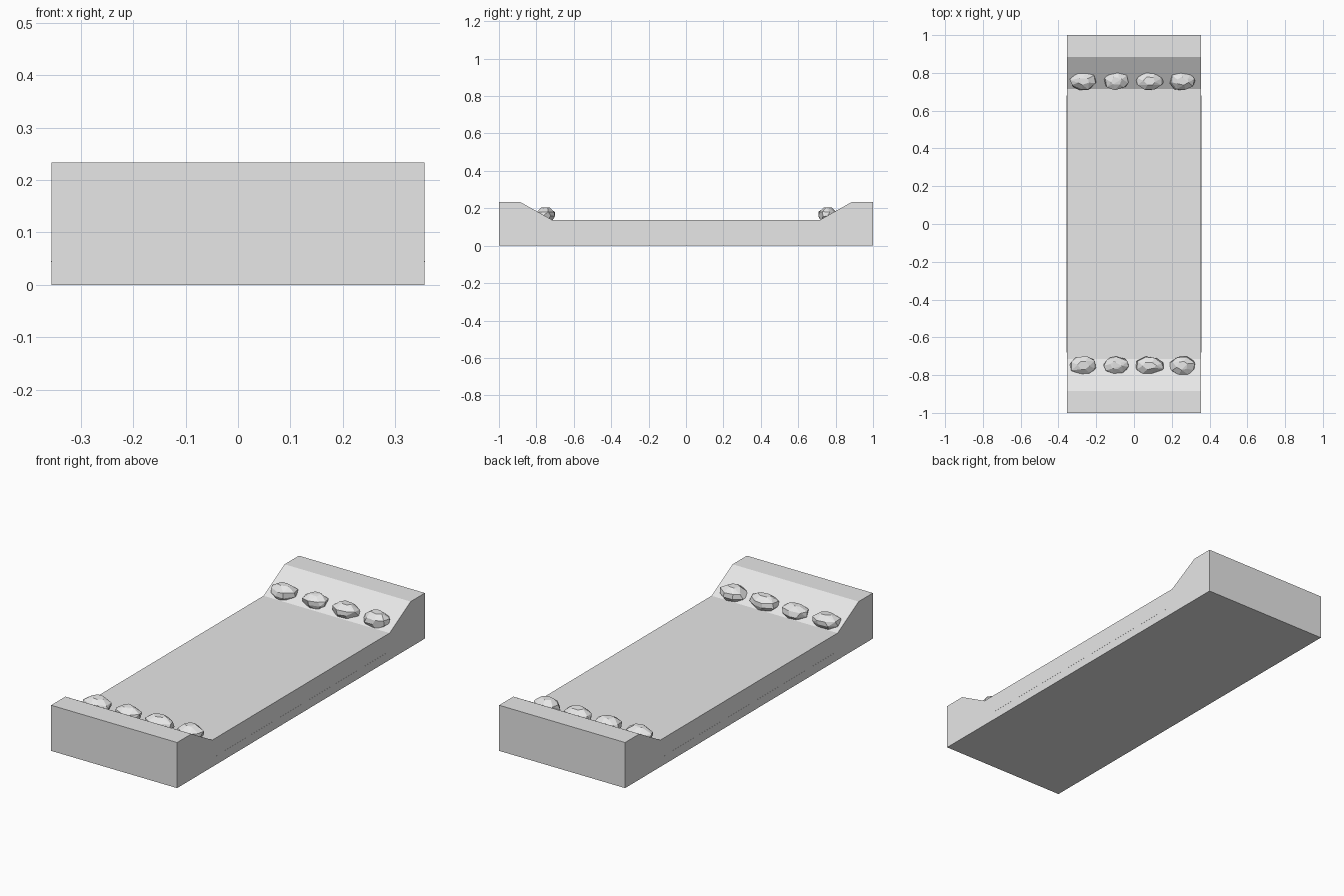
import bpy, bmesh, math, random
from mathutils import Vector

cube = bpy.data.objects.get("Cube")
if cube:
    bpy.data.objects.remove(cube, do_unlink=True)

grey = bpy.data.materials.new("stone_grey")
grey.use_nodes = True
grey.diffuse_color = (0.8, 0.8, 0.8, 1)
grey.node_tree.nodes["Principled BSDF"].inputs["Base Color"].default_value = (0.8, 0.8, 0.8, 1)

HALF = 0.356
FLOOR = 0.137


def add_object(name, bm):
    bmesh.ops.recalc_face_normals(bm, faces=bm.faces)
    mesh = bpy.data.meshes.new(name)
    bm.to_mesh(mesh)
    bm.free()
    mesh.materials.append(grey)
    obj = bpy.data.objects.new(name, mesh)
    bpy.context.collection.objects.link(obj)
    return obj


def extrude_profile(name, points, half):
    bm = bmesh.new()
    face = bm.faces.new([bm.verts.new((-half, y, z)) for y, z in points])
    out = bmesh.ops.extrude_face_region(bm, geom=[face])
    verts = [v for v in out["geom"] if isinstance(v, bmesh.types.BMVert)]
    bmesh.ops.translate(bm, verts=verts, vec=(2 * half, 0, 0))
    return add_object(name, bm)


def rock(name, centre, size, seed):
    # Faceted stone: jittered rings wrapped in a convex hull
    rng = random.Random(seed)
    bm = bmesh.new()
    turn = rng.uniform(0, math.pi)
    for height, radius, sides in ((-0.5, 0.7, 6), (-0.15, 1, 8), (0.18, 0.95, 8), (0.5, 0.45, 6)):
        for i in range(sides):
            a = turn + math.tau * (i + rng.uniform(-0.25, 0.25)) / sides
            r = 0.5 * radius * rng.uniform(0.9, 1.06)
            bm.verts.new((r * math.cos(a), r * math.sin(a), height + rng.uniform(-0.04, 0.04)))
    hull = bmesh.ops.convex_hull(bm, input=bm.verts)
    loose = {v for v in hull["geom_interior"] if isinstance(v, bmesh.types.BMVert)}
    bmesh.ops.delete(bm, geom=list(loose), context="VERTS")
    bmesh.ops.dissolve_limit(bm, angle_limit=math.radians(12), verts=bm.verts, edges=bm.edges)
    # Fit the stone exactly to its bounding size
    for axis in range(3):
        values = [v.co[axis] for v in bm.verts]
        low, span = min(values), max(values) - min(values)
        for v in bm.verts:
            v.co[axis] = centre[axis] + size[axis] * ((v.co[axis] - low) / span - 0.5)
    return add_object(name, bm)


# Channel body with raised, sloped ends
half_profile = [(1, 0), (1, 0.233), (0.885, 0.233), (0.715, FLOOR)]
profile = half_profile + [(-y, z) for y, z in reversed(half_profile)]
extrude_profile("channel_body", profile, HALF)

# Thin bed seam along both long sides
extrude_profile("bed_seam", [(-0.68, 0.043), (0.68, 0.043), (0.68, 0.045), (-0.68, 0.045)], HALF + 0.0005)

# Rows of stones at the foot of each slope
for row, y, sign in (("back", 0.757, 1), ("front", -0.75, -1)):
    for i, (x, width) in enumerate(((-0.27, 0.138), (-0.095, 0.132), (0.083, 0.146), (0.256, 0.134))):
        rock(f"{row}_stone_{i + 1}", Vector((x, y, 0.168)), (width, 0.098, 0.072), 20 + i * 3 + sign)
